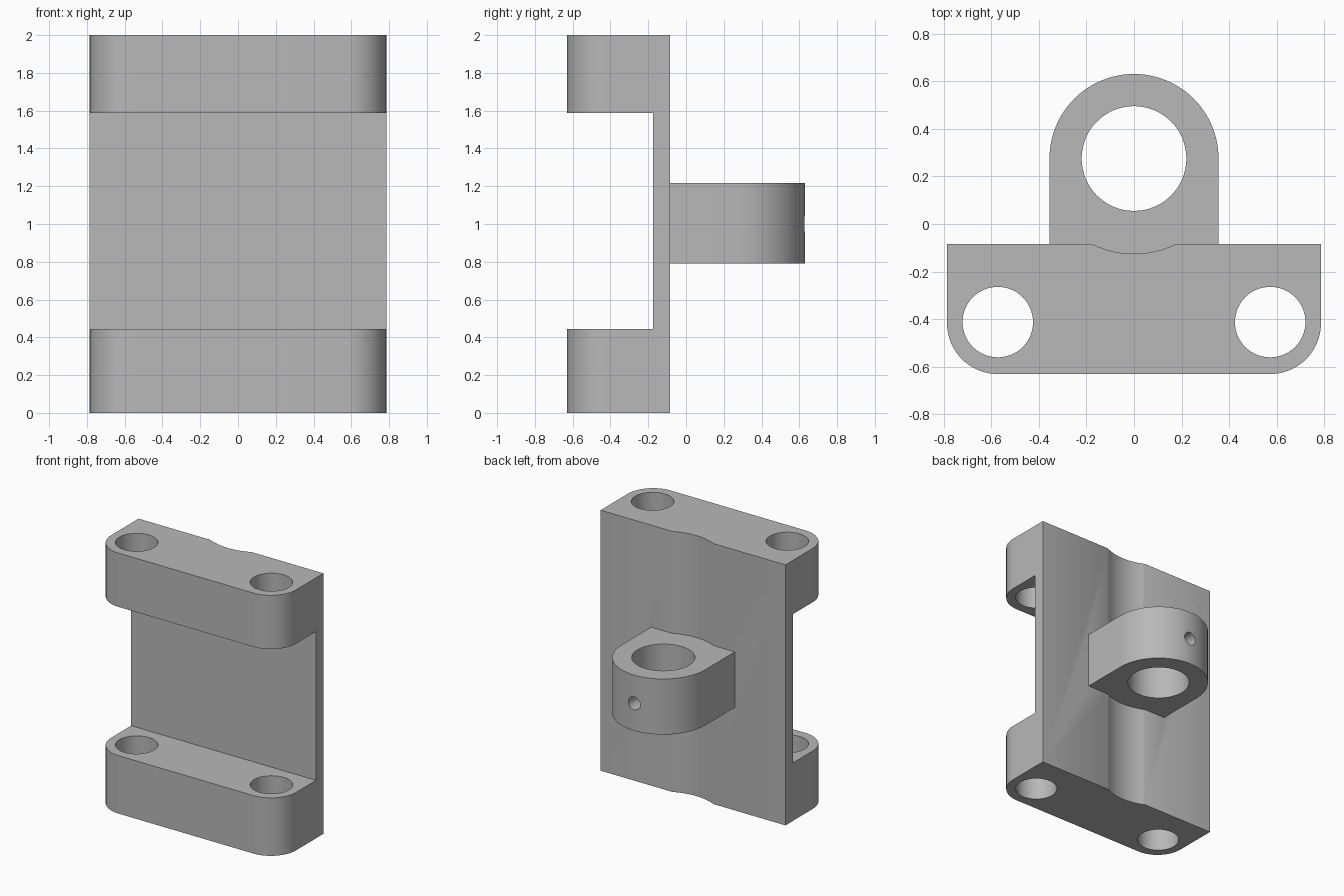
import bpy, bmesh
from math import cos, sin, radians, asin, degrees

cube = bpy.data.objects.get("Cube")
if cube:
    bpy.data.objects.remove(cube, do_unlink=True)

grey = bpy.data.materials.new("machined_grey")
grey.use_nodes = True
colour = (0.48, 0.48, 0.48, 1)
grey.diffuse_color = colour
grey.node_tree.nodes["Principled BSDF"].inputs["Base Color"].default_value = colour

BACK, FRONT, HALF = -0.085, -0.63, 0.785
BORE_Y = 0.275          # centre of the lug bore and of the groove
LUG_R, GROOVE_R = 0.355, 0.40
BOLT_X, BOLT_Y, CORNER_R = 0.572, -0.417, 0.213


def arc(cx, cy, r, start, end, n):
    steps = [radians(start + (end - start) * i / n) for i in range(n + 1)]
    return [(cx + r * cos(a), cy + r * sin(a)) for a in steps]


def prism(name, outline, z0, z1):
    """Extrude a closed plan outline between two heights."""
    bm = bmesh.new()
    face = bm.faces.new([bm.verts.new((x, y, z0)) for x, y in outline])
    moved = bmesh.ops.extrude_face_region(bm, geom=[face])["geom"]
    verts = [v for v in moved if isinstance(v, bmesh.types.BMVert)]
    bmesh.ops.translate(bm, verts=verts, vec=(0, 0, z1 - z0))
    bmesh.ops.recalc_face_normals(bm, faces=bm.faces)
    mesh = bpy.data.meshes.new(name)
    bm.to_mesh(mesh)
    bm.free()
    mesh.materials.append(grey)
    obj = bpy.data.objects.new(name, mesh)
    bpy.context.collection.objects.link(obj)
    return obj


def disc(cx, cy, r, n=64):
    return arc(cx, cy, r, 0, 360, n)[:-1]


def combine(body, tool, operation):
    """Apply a boolean and discard the tool."""
    tool.hide_render = True
    mod = body.modifiers.new(operation.lower(), "BOOLEAN")
    mod.operation, mod.object, mod.solver = operation, tool, "EXACT"
    bpy.context.view_layer.objects.active = body
    bpy.ops.object.modifier_apply(modifier=mod.name)
    bpy.data.objects.remove(tool, do_unlink=True)


# Main block: rounded front corners, shallow groove down the back
sweep = degrees(asin((1 - ((BORE_Y - BACK) / GROOVE_R) ** 2) ** 0.5))
outline = [(HALF, BACK)]
outline += arc(0, BORE_Y, GROOVE_R, 270 + sweep, 270 - sweep, 16)
outline += [(-HALF, BACK)]
outline += arc(-BOLT_X, BOLT_Y, CORNER_R, 180, 270, 20)
outline += arc(BOLT_X, BOLT_Y, CORNER_R, 270, 360, 20)
bracket = prism("bracket_body", outline, 0, 2)

# Front recess leaves two bars joined by a thin back plate
recess = [(-1, -1), (1, -1), (1, -0.175), (-1, -0.175)]
combine(bracket, prism("recess_cutter", recess, 0.445, 1.587), "DIFFERENCE")

# Bolt holes through both bars
for side in (-1, 1):
    hole = prism("bolt_hole_cutter", disc(side * BOLT_X, -0.412, 0.148), -0.1, 2.1)
    combine(bracket, hole, "DIFFERENCE")

# Rear lug with its vertical bore
lug_outline = [(-LUG_R, -0.15), (LUG_R, -0.15)] + arc(0, BORE_Y, LUG_R, 0, 180, 48)
combine(bracket, prism("rear_lug", lug_outline, 0.79, 1.217), "UNION")
combine(bracket, prism("bore_cutter", disc(0, BORE_Y, 0.22), 0.7, 1.3), "DIFFERENCE")

# Small pin hole from the back of the lug into the bore
pin = prism("pin_hole_cutter", disc(0, 0, 0.05, 32), -0.2, 0.2)
pin.rotation_euler.x = radians(90)
pin.location = (0, 0.55, 1.0)
bpy.context.view_layer.update()
combine(bracket, pin, "DIFFERENCE")

# Smooth the curved walls, keep the machined edges crisp
bpy.ops.object.select_all(action="DESELECT")
bracket.select_set(True)
bpy.context.view_layer.objects.active = bracket
bpy.ops.object.shade_smooth_by_angle(angle=radians(30))
